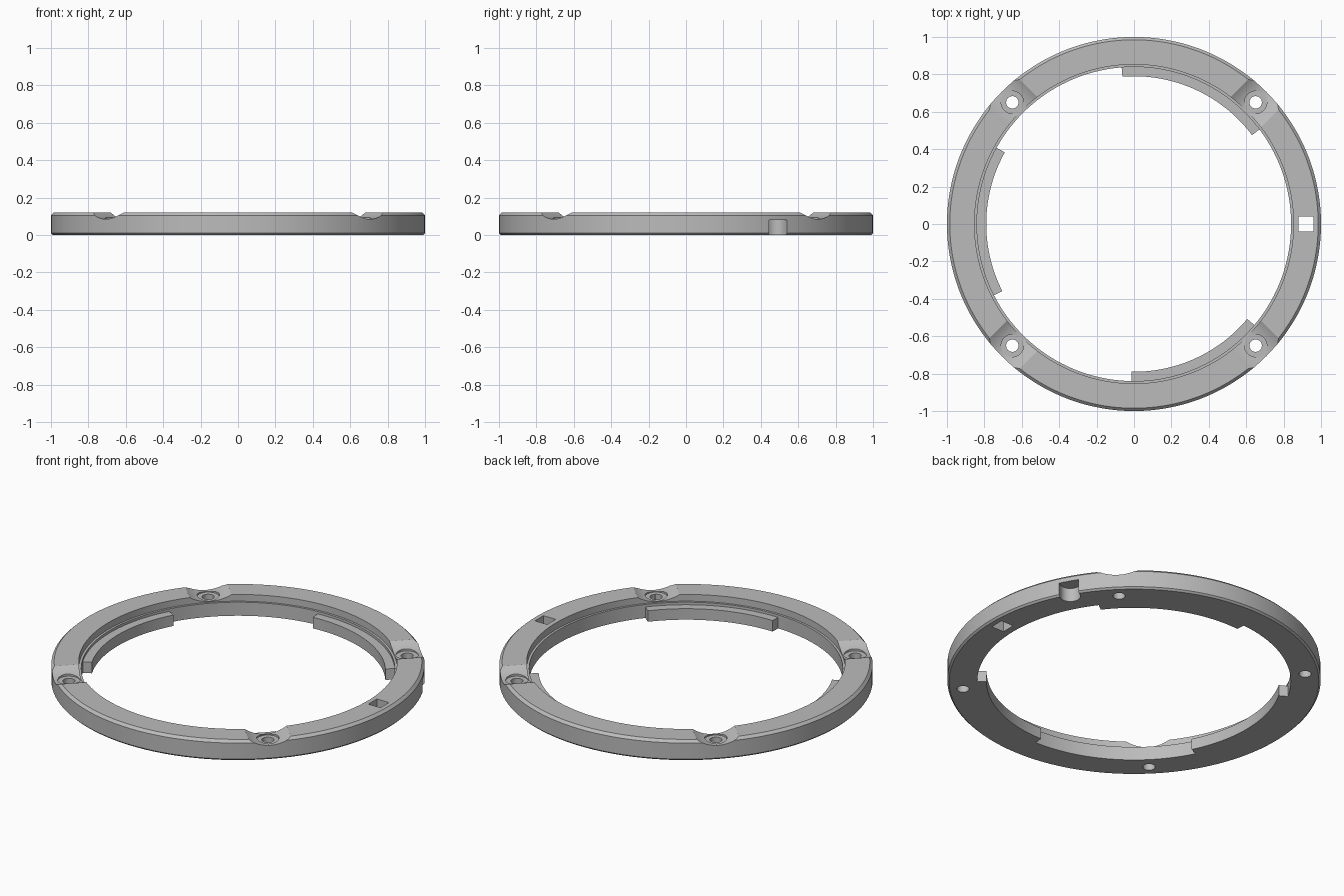
import bpy, bmesh, math
from mathutils import Matrix, Vector

cube = bpy.data.objects.get("Cube")
if cube:
    bpy.data.objects.remove(cube, do_unlink=True)

gray = bpy.data.materials.new("plain gray")
gray.use_nodes = True
color = (0.5, 0.5, 0.5, 1)
gray.diffuse_color = color
gray.node_tree.nodes["Principled BSDF"].inputs["Base Color"].default_value = color


def make_object(name, bm):
    bmesh.ops.recalc_face_normals(bm, faces=bm.faces)
    mesh = bpy.data.meshes.new(name)
    bm.to_mesh(mesh)
    bm.free()
    mesh.materials.append(gray)
    obj = bpy.data.objects.new(name, mesh)
    bpy.context.collection.objects.link(obj)
    return obj


def sweep(name, profile, start, end, steps):
    """Revolve a closed (radius, height) profile about z between two angles."""
    full = end - start >= 360
    bm = bmesh.new()
    rings = []
    for i in range(steps if full else steps + 1):
        a = math.radians(start + (end - start) * i / steps)
        rings.append([bm.verts.new((r * math.cos(a), r * math.sin(a), z)) for r, z in profile])
    count = len(profile)
    for i in range(steps):
        a, b = rings[i], rings[(i + 1) % len(rings)]
        for j in range(count):
            k = (j + 1) % count
            bm.faces.new((a[j], a[k], b[k], b[j]))
    if not full:
        bm.faces.new(rings[0])
        bm.faces.new(rings[-1])
    return make_object(name, bm)


def cylinder(radius, length, matrix, segments=48):
    bm = bmesh.new()
    bmesh.ops.create_cone(bm, cap_ends=True, segments=segments, radius1=radius,
                          radius2=radius, depth=length, matrix=matrix)
    return make_object("cutter", bm)


def box(size, matrix):
    bm = bmesh.new()
    bmesh.ops.create_cube(bm, size=1, matrix=matrix @ Matrix.Diagonal(Vector((*size, 1))))
    return make_object("cutter", bm)


def polar(angle, radius, z):
    return Matrix.Rotation(math.radians(angle), 4, "Z") @ Matrix.Translation((radius, 0, z))


def cut(target, cutter):
    cutter.hide_render = True
    mod = target.modifiers.new("cut", "BOOLEAN")
    mod.operation = "DIFFERENCE"
    mod.solver = "EXACT"
    mod.object = cutter
    bpy.context.view_layer.objects.active = target
    bpy.ops.object.modifier_apply(modifier=mod.name)
    bpy.data.objects.remove(cutter, do_unlink=True)


# Ring with chamfered outer edges and a small inner ledge
profile = [(0.84, 0), (0.99, 0), (1, 0.01), (1, 0.105), (0.985, 0.12),
           (0.853, 0.12), (0.853, 0.08), (0.84, 0.08)]
ring = sweep("mounting_ring", profile, 0, 360, 144)

# Four screw seats: radial scallop, flat counterbore and through hole
lay_radial = Matrix.Rotation(math.pi / 2, 4, "Y")
scallop = 0.205
for angle in (45, 135, 225, 315):
    cut(ring, cylinder(scallop, 0.4, polar(angle, 0.92, 0.085 + scallop) @ lay_radial, 96))
    cut(ring, cylinder(0.06, 0.1, polar(angle, 0.92, 0.131)))
    cut(ring, cylinder(0.033, 0.4, polar(angle, 0.92, 0.05)))

# Square through hole
cut(ring, box((0.08, 0.08, 0.4), polar(0, 0.92, 0.05)))

# Round-backed slot in the outer wall, open at the bottom
cut(ring, cylinder(0.055, 0.16, polar(29.5, 0.975, 0)))
cut(ring, box((0.1, 0.11, 0.16), polar(29.5, 1.025, 0)))

# Three inner locking tabs
tab_profile = [(0.79, 0), (0.845, 0), (0.845, 0.065), (0.79, 0.065)]
tabs = [sweep("locking_tab", tab_profile, start, end, 24)
        for start, end in ((37, 94.5), (151, 207), (269, 320))]

# Smooth curved walls, keep edges crisp
bpy.ops.object.select_all(action="DESELECT")
for obj in [ring] + tabs:
    obj.select_set(True)
bpy.context.view_layer.objects.active = ring
bpy.ops.object.shade_smooth_by_angle(angle=math.radians(25))
